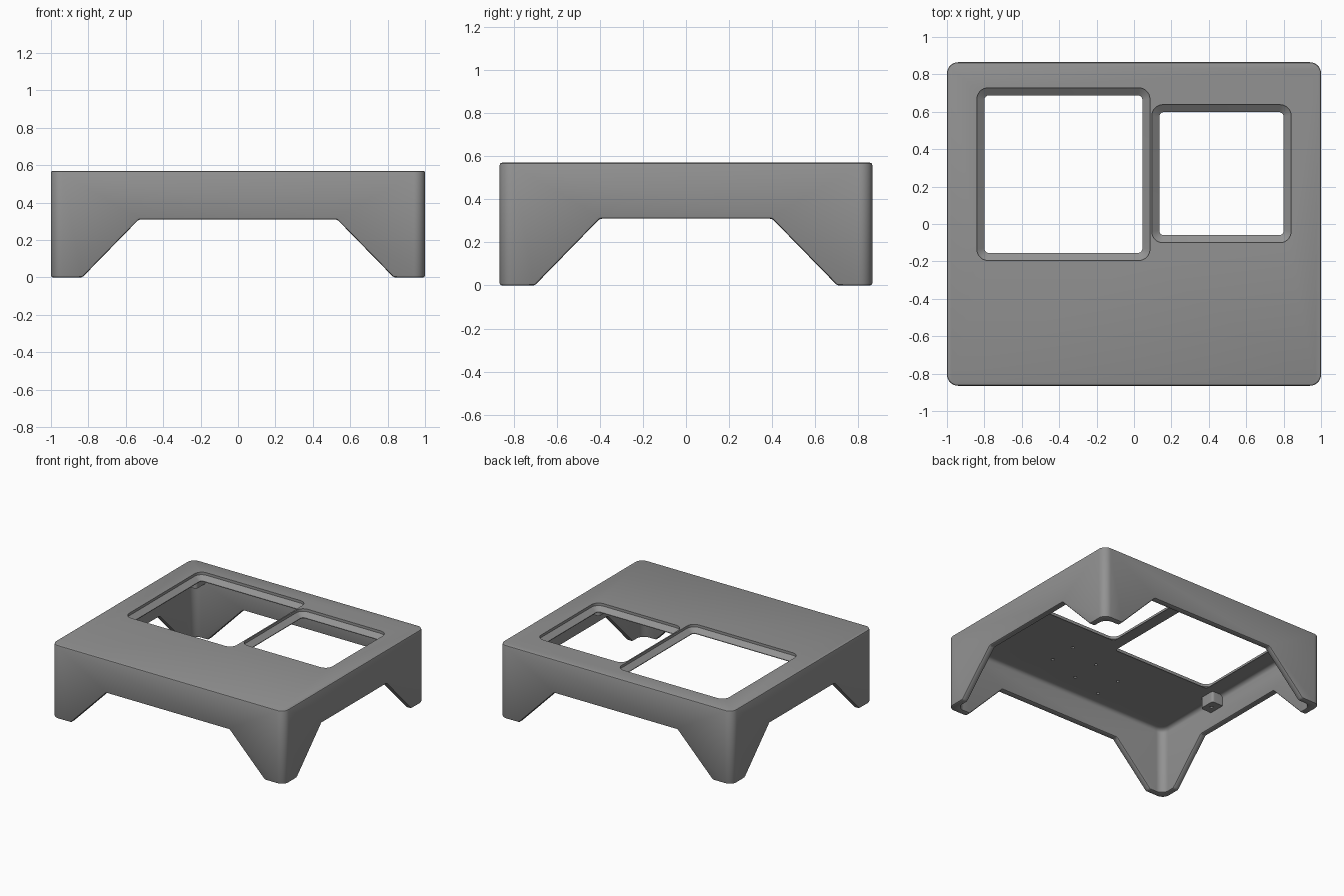
import bpy, bmesh, math

if "Cube" in bpy.data.objects:
    bpy.data.objects.remove(bpy.data.objects["Cube"])

grey = bpy.data.materials.new("grey plastic")
grey.diffuse_color = (0.29, 0.29, 0.29, 1)
grey.use_nodes = True
grey.node_tree.nodes["Principled BSDF"].inputs["Base Color"].default_value = grey.diffuse_color


def rounded_rect(x0, x1, y0, y1, r, seg=8):
    """Counter-clockwise outline of a rectangle with round corners."""
    pts = []
    for i, (cx, cy) in enumerate([(x1 - r, y1 - r), (x0 + r, y1 - r),
                                  (x0 + r, y0 + r), (x1 - r, y0 + r)]):
        for k in range(seg + 1):
            a = math.pi / 2 * (i + k / seg)
            pts.append((cx + r * math.cos(a), cy + r * math.sin(a)))
    return pts


def loft(name, rings):
    """Closed solid through (outline, height) rings, from bottom to top."""
    bm = bmesh.new()
    loops = [[bm.verts.new((x, y, z)) for x, y in pts] for pts, z in rings]
    n = len(loops[0])
    for a, b in zip(loops, loops[1:]):
        for i in range(n):
            j = (i + 1) % n
            bm.faces.new((a[i], a[j], b[j], b[i]))
    bm.faces.new(loops[0][::-1])
    bm.faces.new(loops[-1])
    bmesh.ops.recalc_face_normals(bm, faces=bm.faces)
    me = bpy.data.meshes.new(name)
    bm.to_mesh(me)
    bm.free()
    ob = bpy.data.objects.new(name, me)
    me.materials.append(grey)
    bpy.context.collection.objects.link(ob)
    return ob


def apply_all(ob):
    bpy.context.view_layer.objects.active = ob
    for m in list(ob.modifiers):
        bpy.ops.object.modifier_apply(modifier=m.name)


def combine(ob, tool, op="DIFFERENCE"):
    m = ob.modifiers.new("combine", "BOOLEAN")
    m.operation, m.object, m.solver = op, tool, "EXACT"
    apply_all(ob)
    bpy.data.objects.remove(tool)


W, D, H, T = 1.0, 0.865, 0.57, 0.05     # half width, half depth, height, wall
ROOF = 0.515                            # underside of the top plate

# Outer body
stand = loft("stand", [(rounded_rect(-W, W, -D, D, 0.06), 0),
                       (rounded_rect(-W, W, -D, D, 0.06), H)])

# Hollow inside with a soft fillet under the top plate
f = 0.03
rings = [(rounded_rect(-W + T, W - T, -D + T, D - T, 0.06), -0.1)]
for k in range(6):
    a = math.pi / 2 * k / 5
    d = T + f * (1 - math.cos(a))
    rings.append((rounded_rect(-W + d, W - d, -D + d, D - d, 0.06),
                  ROOF - f + f * math.sin(a)))
combine(stand, loft("hollow", rings))

# Trapezoid arches through the front/back and the side walls
for half_foot, half_top, turn in [(0.83, 0.53, 0), (0.70, 0.40, math.pi / 2)]:
    e = 0.1
    prof = [(-half_foot - e, -e), (half_foot + e, -e),
            (half_top, 0.31), (-half_top, 0.31)]
    arch = loft("arch", [(prof, -1.5), (prof, 1.5)])
    arch.rotation_euler = (math.pi / 2, 0, turn)
    bpy.context.view_layer.update()
    combine(stand, arch)

# Softened outer edges
b = stand.modifiers.new("soft edges", "BEVEL")
b.width, b.segments, b.limit_method = 0.01, 2, "ANGLE"
b.angle_limit = math.radians(30)
apply_all(stand)

# Bowl openings: short upright lip, then a slope inward
for x0, x1, y0, y1 in [(-0.84, 0.085, -0.195, 0.728), (0.095, 0.84, -0.10, 0.638)]:
    s = 0.04
    wide = rounded_rect(x0, x1, y0, y1, 0.06)
    narrow = rounded_rect(x0 + s, x1 - s, y0 + s, y1 - s, 0.025)
    combine(stand, loft("opening", [(narrow, 0.4), (narrow, ROOF + 0.005),
                                    (wide, H - 0.02), (wide, 0.7)]))

# Screw blocks on the side walls and in the back corners
for sx in (-1, 1):
    for y in (-0.22, 0.775):
        xs = sorted((sx * 0.97, sx * 0.855))
        block = loft("block", [(rounded_rect(*xs, y - 0.065, y + 0.065, 0.02), 0.43),
                               (rounded_rect(*xs, y - 0.065, y + 0.065, 0.02), 0.54)])
        combine(stand, block, "UNION")
        x = sx * 0.90
        hole = rounded_rect(x - .012, x + .012, y - .012, y + .012, .0119, 3)
        combine(stand, loft("block_hole", [(hole, 0.3), (hole, 0.50)]))

# Small blind screw holes under the plate
for x, y in [(0.297, -0.54), (0.297, -0.32), (0.015, -0.63),
             (0.015, -0.40), (-0.255, -0.70), (-0.255, -0.48)]:
    hole = rounded_rect(x - .012, x + .012, y - .012, y + .012, .0119, 3)
    combine(stand, loft("screw_hole", [(hole, 0.4), (hole, 0.545)]))

bpy.ops.object.select_all(action="DESELECT")
stand.select_set(True)
bpy.context.view_layer.objects.active = stand
bpy.ops.object.shade_smooth_by_angle(angle=math.radians(30))
